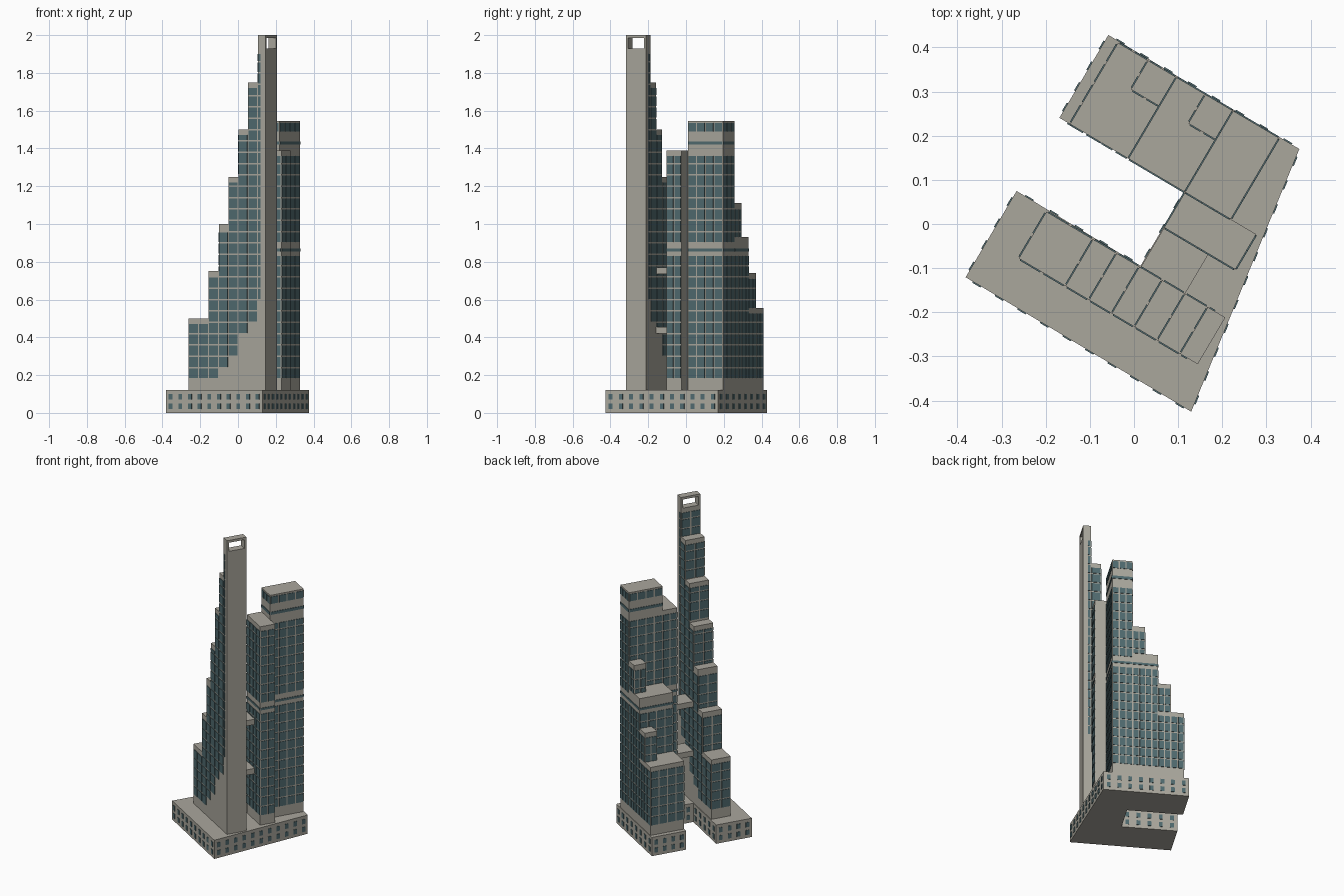
import bpy, bmesh, math

if "Cube" in bpy.data.objects:
    bpy.data.objects.remove(bpy.data.objects["Cube"])

ANG = math.radians(-30.6)
CA, SA = math.cos(ANG), math.sin(ANG)
FLOOR = 0.06


def material(name, col):
    m = bpy.data.materials.new(name)
    m.diffuse_color = (*col, 1)
    m.use_nodes = True
    m.node_tree.nodes["Principled BSDF"].inputs["Base Color"].default_value = m.diffuse_color
    return m


CONCRETE = material("concrete", (0.40, 0.385, 0.335))
GLASS = material("blue_glass", (0.08, 0.145, 0.16))


def prism(bm, pts, z0, z1):
    """Vertical prism over a counter-clockwise plan outline, turned to the site angle."""
    rings = [[bm.verts.new((u * CA - v * SA, u * SA + v * CA, z)) for u, v in pts]
             for z in (z0, z1)]
    n = len(pts)
    bm.faces.new(rings[0][::-1])
    bm.faces.new(rings[1])
    for i in range(n):
        j = (i + 1) % n
        bm.faces.new((rings[0][i], rings[0][j], rings[1][j], rings[1][i]))


def rect(u0, u1, v0, v1):
    return [(u0, v0), (u1, v0), (u1, v1), (u0, v1)]


def finish(bm, name, mat):
    me = bpy.data.meshes.new(name)
    bm.to_mesh(me)
    bm.free()
    me.materials.append(mat)
    ob = bpy.data.objects.new(name, me)
    bpy.context.collection.objects.link(ob)


def solid(name, pts, z0, z1):
    bm = bmesh.new()
    prism(bm, pts, z0, z1)
    finish(bm, name, CONCRETE)


def row(bm, p, q, z0, z1, cols, gap):
    """One row of thin panes on the wall p-q; outside is to the right of p-q."""
    length = math.dist(p, q)
    du, dv = (q[0] - p[0]) / length, (q[1] - p[1]) / length
    nu, nv = dv * 0.003, -du * 0.003
    w = length / cols
    for i in range(cols):
        a, b = i * w + gap / 2, (i + 1) * w - gap / 2
        s, e = (p[0] + du * a, p[1] + dv * a), (p[0] + du * b, p[1] + dv * b)
        prism(bm, [(s[0] + nu, s[1] + nv), (e[0] + nu, e[1] + nv), e, s], z0, z1)


def wall(bm, p, q, z0, z1, cols, gap=0.008):
    """Panes on the shared floor grid, clipped to z0..z1."""
    k = 0
    while 0.12 + k * FLOOR < z1:
        base = 0.12 + k * FLOOR
        a, b = max(base + 0.004, z0), min(base + FLOOR - 0.004, z1)
        if b - a > 0.01:
            row(bm, p, q, a, b, cols, gap)
        k += 1


# Podium with two rows of small windows
podium = [(-0.267, -0.298), (0.328, -0.30), (0.236, 0.337), (-0.268, 0.339),
          (-0.268, 0.121), (0.061, 0.121), (0.061, -0.074), (-0.267, -0.071)]
solid("podium", podium, 0, 0.12)
bm = bmesh.new()
for i, p in enumerate(podium):
    q = podium[(i + 1) % len(podium)]
    length = math.dist(p, q)
    cols = max(2, round(length / 0.06))
    for z in (0.02, 0.07):
        row(bm, p, q, z, z + 0.03, cols, length / cols - 0.022)
finish(bm, "podium_windows", GLASS)

# Stepped tall tower: (start, roof height, lowest glass)
V0, V1, END = -0.20, -0.077, 0.286
steps = [(-0.185, 0.5, 0.18), (-0.062, 0.75, 0.18), (0.0, 1.0, 0.24), (0.06, 1.25, 0.30),
         (0.12, 1.5, 0.42), (0.18, 1.75, 0.48), (0.24, 1.93, 0.60)]
bm = bmesh.new()
prev = 0.18
for i, (u, h, low) in enumerate(steps):
    last = i == len(steps) - 1
    nxt = END if last else steps[i + 1][0]
    solid(f"tall_tower_step_{i + 1}", rect(u, nxt, V0, V1), 0.12, h)
    glass_end = 0.262 if last else nxt
    top = 1.90 if last else h - 0.03
    cols = 2 if i == 0 else 1
    wall(bm, (u, V0), (glass_end, V0), low, top, cols)
    wall(bm, (glass_end, V1), (u, V1), low, top, cols)
    wall(bm, (u, V1), (u, V0), prev, top, 2)
    prev = h
finish(bm, "tall_tower_windows", GLASS)

# Open crown frame on the tall tower
for side, (a, b) in {"front": (V0, V0 + 0.012), "back": (V1 - 0.012, V1)}.items():
    solid(f"crown_post_{side}", rect(0.24, END, a, b), 1.93, 1.985)
solid("crown_lintel", rect(0.24, END, V0, V1), 1.985, 2.0)

# Glass bands between the concrete service floors
BANDS = [(0.18, 0.83), (0.895, 1.36), (1.49, 1.535)]
SLITS = [(0.855, 0.869), (1.42, 1.438)]


def banded(bm, p, q, z0, z1, cols):
    for a, b in BANDS:
        a, b = max(a, z0), min(b, z1)
        if b - a > 0.01:
            if a >= 1.49:
                row(bm, p, q, a, b, cols, 0.008)
            else:
                wall(bm, p, q, a, b, cols)
    for a, b in SLITS:
        if a > z0 and b < z1:
            row(bm, p, q, a, b, 1, 0.004)


# Broad tower: name, u0, u1, v0, v1, height, start of glass on the low end, columns
B0, B1 = 0.121, 0.335
blocks = [("lowest_block", -0.24, -0.161, B0, B1, 0.555, 0.18, 2),
          ("lower_core", -0.161, -0.086, B0, B1, 0.555, 0.555, 2),
          ("lower_turret", -0.161, -0.086, 0.259, B1, 0.74, 0.555, 2),
          ("middle_block", -0.086, 0.063, B0, B1, 0.93, 0.555, 4),
          ("upper_turret", -0.010, 0.063, 0.259, B1, 1.11, 0.93, 2),
          ("main_block", 0.063, 0.183, B0, B1, 1.545, 0.93, 3)]
bm = bmesh.new()
for name, u0, u1, v0, v1, h, low, cols in blocks:
    turret = "turret" in name
    base = low if turret else 0.12
    solid(name, rect(u0, u1, v0, v1), base, h)
    top = h - (0.008 if name == "main_block" else 0.03)
    sill = base if turret else 0.18
    banded(bm, (u1, v1), (u0, v1), sill, top, cols)
    banded(bm, (u0, v0), (u1, v0), sill, top, cols)
    if name != "lower_core":
        banded(bm, (u0, v1), (u0, v0), low, top, 2 if turret else 4)
banded(bm, (0.183, B0), (0.183, B1), 0.18, 1.537, 4)

# Link block standing against the broad tower
solid("link_block", rect(0.063, 0.25, 0.028, B0), 0.12, 1.39)
banded(bm, (0.063, 0.028), (0.25, 0.028), 0.18, 1.36, 4)
banded(bm, (0.25, 0.028), (0.25, B0), 0.18, 1.36, 2)
banded(bm, (0.063, B0), (0.063, 0.028), 0.18, 1.36, 2)
finish(bm, "broad_tower_windows", GLASS)

# Sky bridges joining the two towers
for name, z in (("lower_bridge", 0.42), ("upper_bridge", 0.735)):
    solid(name, rect(0.063, 0.18, V1, 0.028), z, z + 0.035)
